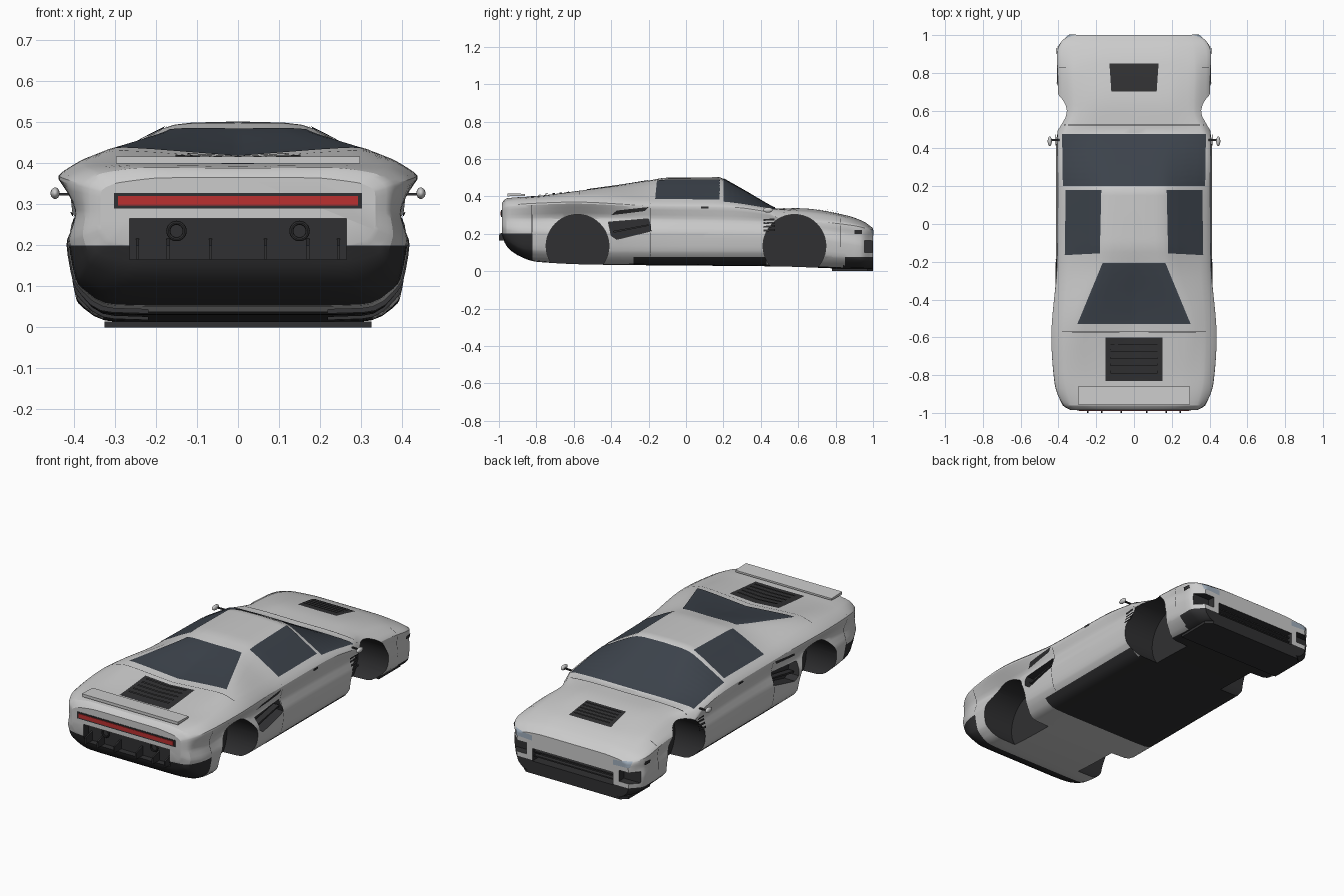
import bpy, bmesh, math
from mathutils import Vector
from mathutils.bvhtree import BVHTree

if "Cube" in bpy.data.objects:
    bpy.data.objects.remove(bpy.data.objects["Cube"])


def mat(name, r, g, b):
    m = bpy.data.materials.new(name)
    m.diffuse_color = (r, g, b, 1)
    m.use_nodes = True
    m.node_tree.nodes["Principled BSDF"].inputs["Base Color"].default_value = m.diffuse_color
    return m


PAINT, DARK = mat("paint", .8, .8, .8), mat("dark_trim", .03, .03, .032)
GLASS, RED = mat("glass", .045, .055, .07), mat("tail_red", .5, .03, .03)
LAMP = mat("lamp", .35, .42, .5)


def make(name, bm, mats):
    me = bpy.data.meshes.new(name)
    bmesh.ops.recalc_face_normals(bm, faces=bm.faces)
    bm.to_mesh(me)
    for m in mats:
        me.materials.append(m)
    ob = bpy.data.objects.new(name, me)
    bpy.context.collection.objects.link(ob)
    return ob


def smooth(ob, deg=30):
    bpy.ops.object.select_all(action='DESELECT')
    bpy.context.view_layer.objects.active = ob
    ob.select_set(True)
    bpy.ops.object.shade_smooth_by_angle(angle=math.radians(deg))


def prism(name, pts, place, d0, d1, m):
    """Extrude a 2D outline; place(u, v, d) gives the 3D point."""
    bm = bmesh.new()
    a, b = [[bm.verts.new(place(u, v, d)) for u, v in pts] for d in (d0, d1)]
    bm.faces.new(a)
    bm.faces.new(b)
    for i in range(len(pts)):
        j = (i + 1) % len(pts)
        bm.faces.new((a[i], a[j], b[j], b[i]))
    return make(name, bm, m)


def box(name, lo, hi, m):
    r = [(lo[0], lo[1]), (hi[0], lo[1]), (hi[0], hi[1]), (lo[0], hi[1])]
    return prism(name, r, lambda u, v, d: (u, v, d), lo[2], hi[2], m)


def interp(pts, y):
    """Monotone cubic along y for (y, x, z) rows."""
    n = len(pts)
    k = next((i for i in range(n - 2) if y <= pts[i + 1][0]), n - 2)

    def slope(i, c):
        return (pts[i + 1][c] - pts[i][c]) / (pts[i + 1][0] - pts[i][0])

    def tan(i, c):
        if i in (0, n - 1):
            return slope(min(i, n - 2), c)
        a, b = slope(i - 1, c), slope(i, c)
        return 2 * a * b / (a + b) if a * b > 0 else 0
    h = pts[k + 1][0] - pts[k][0]
    t = (y - pts[k][0]) / h
    return [(2*t**3-3*t*t+1)*pts[k][c] + (t**3-2*t*t+t)*h*tan(k, c)
            + (3*t*t-2*t**3)*pts[k+1][c] + (t**3-t*t)*h*tan(k+1, c) for c in (1, 2)]


# Feature lines of the body, tail to nose (y, x, z)
spine = [(-.985, 0, .365), (-.96, 0, .388), (-.8, 0, .398), (-.55, 0, .413), (-.4, 0, .438), (-.2, 0, .483), (-.1, 0, .5), (.18, 0, .502),
         (.22, 0, .482), (.33, 0, .42), (.45, 0, .35), (.48, 0, .335), (.6, 0, .335), (.85, 0, .3), (.95, 0, .265), (1, 0, .23)]
roof = [(-.985, .2, .365), (-.96, .25, .39), (-.8, .28, .402), (-.55, .3, .436), (-.2, .175, .485), (-.1, .165, .498), (.18, .165, .498),
        (.22, .165, .478), (.33, .17, .417), (.45, .19, .35), (.48, .2, .336), (.6, .2, .337), (.85, .2, .3), (.95, .2, .265), (1, .2, .23)]
belt = [(-.985, .3, .352), (-.96, .34, .375), (-.8, .375, .395), (-.55, .38, .41), (-.2, .367, .385), (.18, .372, .373),
        (.46, .38, .335), (.6, .325, .323), (.8, .33, .3), (.95, .32, .255), (1, .29, .222)]
shoulder = [(-.985, .335, .335), (-.96, .375, .347), (-.85, .425, .36), (-.6, .447, .368), (-.2, .412, .35), (.2, .407, .345),
            (.44, .41, .315), (.52, .405, .27), (.72, .405, .265), (.9, .412, .247), (.97, .385, .23), (1, .34, .21)]
waist = [(-.985, .335, .28), (-.96, .37, .28), (-.85, .393, .28), (-.6, .376, .285), (-.2, .388, .28), (.45, .393, .265),
         (.6, .4, .235), (.8, .4, .21), (.93, .4, .19), (1, .345, .16)]
bulge = [(-.985, .335, .24), (-.96, .38, .225), (-.85, .415, .215), (-.5, .422, .21), (0, .414, .21), (.45, .414, .2),
         (.93, .405, .14), (1, .35, .12)]
lower = [(-.985, .31, .21), (-.96, .36, .165), (-.85, .395, .11), (-.5, .402, .1), (.5, .402, .1), (.93, .395, .06), (1, .34, .05)]
sill = [(-.985, .22, .19), (-.96, .27, .135), (-.9, .31, .085), (-.8, .33, .05), (-.5, .34, .035), (.5, .335, .025), (.93, .33, .012), (1, .3, .012)]
keel = [(y, 0, z) for y, x, z in sill]


def section(y):
    p = [Vector(interp(c, y)) for c in (spine, roof, belt, shoulder, waist, bulge, lower, sill, keel)]
    for f in (.14, .25):
        q = [p[0]]
        for a, b in zip(p, p[1:]):
            q += [a.lerp(b, f), b.lerp(a, f)]
        p = q + [p[-1]]
    p = [p[0]] + [v for v in p if v.x > 1e-4] + [p[-1]]
    return [(v.x, y, v.y) for v in p] + [(-v.x, y, v.y) for v in p[-2:0:-1]]


# Lofted body shell
ys = [-.985, -.98, -.97, -.96, -.945, -.93] + [-.9 + .03 * i for i in range(62)] + [.945, .96, .975, .99, 1]
bm = bmesh.new()
rings = [[bm.verts.new(c) for c in section(y)] for y in ys]
for a, b in zip(rings, rings[1:]):
    for i in range(len(a)):
        j = (i + 1) % len(a)
        bm.faces.new((a[i], a[j], b[j], b[i]))
bm.faces.new(rings[0])
bm.faces.new(rings[-1])
bmesh.ops.recalc_face_normals(bm, faces=bm.faces)
for co, no in (((0, 0, .2), (0, 0, 1)), ((0, 0, .075), (0, 0, 1)), ((0, -.82, 0), (0, 1, 0)),
               ((0, -.28, 0), (0, 1, 0)), ((0, .43, 0), (0, 1, 0)), ((0, .85, 0), (0, 1, 0))):
    bmesh.ops.bisect_plane(bm, geom=bm.verts[:] + bm.edges[:] + bm.faces[:], plane_co=co, plane_no=no)
for f in bm.faces:
    c = f.calc_center_median()
    if (c.z < .2 and c.y < -.82) or (c.z < .075 and (-.28 < c.y < .43 or c.y > .85)) \
            or (c.y > .43 and f.normal.z < -.9):
        f.material_index = 1
bvh = BVHTree.FromBMesh(bm)
body = make("body", bm, [PAINT, DARK])

# Cutters: wheel wells, side scoops, lamp recesses, tail recess, nose intake
cutters = []
scoop = [(-.415, .262), (-.2, .28), (-.185, .215), (-.37, .17), (-.4, .19)]
side = {s: (lambda u, v, d, s=s: (s * d, u, v)) for s in (1, -1)}
for s in (1, -1):
    for cy in (-.58, .58):
        circ = [(cy + .168 * math.cos(t * math.pi / 24), .135 + .168 * math.sin(t * math.pi / 24)) for t in range(48)]
        cutters.append(prism("wheel_well_cutter", circ, side[s], .22, .6, [DARK]))
    cutters.append(prism("scoop_cutter", scoop, side[s], .35, .6, [DARK]))
    cutters.append(prism("corner_lamp_cutter", [(.955, .1), (1.1, .1), (1.1, .155), (.955, .165)], side[s], .285, .5, [DARK]))
cutters.append(box("tail_cutter", (-.265, -1.1, .165), (.265, -.94, .265), [DARK]))
cutters.append(box("intake_cutter", (-.25, .93, .07), (.25, 1.1, .14), [DARK]))
bpy.context.view_layer.objects.active = body
for c in cutters:
    c.data.materials.clear()
    c.data.materials.append(PAINT)
    c.data.materials.append(DARK)
    for p in c.data.polygons:
        p.material_index = 1
    m = body.modifiers.new("cut", 'BOOLEAN')
    m.object, m.solver = c, 'EXACT'
    bpy.ops.object.modifier_apply(modifier=m.name)
    bpy.data.objects.remove(c)
smooth(body, 26)

VIEWS = {"top": (lambda u, v: (u, v, 2), (0, 0, -1)), "right": (lambda u, v: (2, u, v), (-1, 0, 0)),
         "left": (lambda u, v: (-2, u, v), (1, 0, 0)), "nose": (lambda u, v: (u, 2, v), (0, -1, 0))}


def panel(name, view, quad, m, lift=.003, n=24):
    """Lay a four-cornered patch onto the body, seen from one direction."""
    place, d = VIEWS[view]
    a, b, c, e = [Vector(p) for p in quad]
    bm = bmesh.new()
    g = {}
    for i in range(n + 1):
        for j in range(n + 1):
            p = a.lerp(b, i / n).lerp(e.lerp(c, i / n), j / n)
            hit, no, _, _ = bvh.ray_cast(Vector(place(*p)), Vector(d))
            if hit:
                g[i, j] = bm.verts.new(hit + no * lift)
    for i in range(n):
        for j in range(n):
            k = [(i, j), (i + 1, j), (i + 1, j + 1), (i, j + 1)]
            if all(q in g for q in k):
                bm.faces.new([g[q] for q in k])
    bmesh.ops.solidify(bm, geom=bm.faces[:], thickness=.003)
    smooth(make(name, bm, [m]))


def rect(u0, u1, v0, v1):
    return [(u0, v0), (u1, v0), (u1, v1), (u0, v1)]


# Glass
panel("windshield", "top", [(-.38, .475), (.38, .475), (.375, .2), (-.375, .2)], GLASS, n=40)
panel("rear_window", "top", [(-.3, -.53), (.3, -.53), (.165, -.205), (-.165, -.205)], GLASS, n=30)
for s in (1, -1):
    panel("side_window", "top", [(s * .18, -.155), (s * .365, -.165), (s * .36, .18), (s * .172, .18)], GLASS)

# Deck and hood vents with slats
panel("engine_vent", "top", rect(-.152, .152, -.83, -.6), DARK, .002)
panel("hood_vent", "top", [(-.12, .7), (.12, .7), (.13, .848), (-.13, .848)], DARK, .002)
for i in range(5):
    y = -.79 + i * .038
    panel("engine_slat", "top", rect(-.125, .125, y, y + .014), DARK, .01, 6)
    y = .722 + i * .025
    panel("hood_slat", "top", rect(-.11, .11, y, y + .01), DARK, .009, 6)

# Panel seams, cowl gap
panel("cowl_gap", "top", rect(-.37, .37, .521, .526), DARK, .001, 30)
panel("deck_seam", "top", rect(-.38, .38, -.573, -.57), DARK, .001, 30)

# Side details on both sides
for s, view in ((1, "right"), (-1, "left")):
    panel("nose_seam", view, rect(.825, .828, .13, .28), DARK, .001, 8)
    panel("tail_seam", view, rect(-.825, -.822, .2, .37), DARK, .001, 8)
    panel("door_seam", view, rect(-.19, -.187, .08, .36), DARK, .001, 12)
    panel("door_handle", view, rect(.08, .12, .335, .345), DARK, .006, 4)
    panel("scoop_blade", view, [(-.4, .3), (-.22, .322), (-.2, .343), (-.37, .325)], DARK, .002, 8)
    panel("side_marker", view, rect(.9, .94, .2, .22), DARK, .006, 4)
    prism("scoop_vane", [(-.39, .215), (-.2, .25), (-.2, .242), (-.385, .205)], side[s], .36, .395, [DARK])
    for i in range(4):
        z = .21 + i * .02
        panel("fender_gill", view, [(.415, z), (.475, z + .004), (.475, z + .014), (.415, z + .01)], DARK, .006, 4)
    panel("headlight", "nose", [(s * .25, .185), (s * .35, .19), (s * .36, .222), (s * .25, .214)], LAMP, .003, 10)
    # Door mirror: stalk and rounded pod
    box("mirror_stalk", (min(s * .395, s * .44), .44, .322), (max(s * .395, s * .44), .45, .328), [DARK])
    bm = bmesh.new()
    bmesh.ops.create_uvsphere(bm, u_segments=20, v_segments=12, radius=1)
    for v in bm.verts:
        v.co = (s * .446 + v.co.x * .011, .438 + v.co.y * .026, .327 + v.co.z * .014)
    smooth(make("door_mirror", bm, [PAINT]), 40)

# Tail: light bar, fins, exhausts, spoiler
box("light_frame", (-.302, -.988, .29), (.302, -.97, .327), [DARK])
box("tail_light", (-.292, -.991, .297), (.292, -.975, .32), [RED])
for x in (-.245, -.17, -.067, .067, .17, .245):
    prism("tail_fin", [(-.93, .22), (-.998, .2), (-1, .165), (-.93, .165)],
          lambda u, v, d: (d, u, v), x - .004, x + .004, [DARK])
for s in (1, -1):
    bpy.ops.mesh.primitive_torus_add(location=(s * .15, -.955, .235), rotation=(math.pi / 2, 0, 0), major_radius=.02,
                                     minor_radius=.005, major_segments=28, minor_segments=8)
    ring = bpy.context.object
    ring.name = "exhaust_ring"
    ring.data.materials.append(DARK)
    smooth(ring, 40)
prism("spoiler", [(-.955, .4), (-.86, .403), (-.86, .413), (-.955, .416)], lambda u, v, d: (d, u, v), -.297, .297, [PAINT])

# Nose: grille bars and splitter
for z in (.09, .115):
    box("grille_bar", (-.25, .96, z), (.25, .985, z + .007), [DARK])
prism("front_splitter", [(-.325, .78), (.325, .78), (.325, .97), (.29, 1), (-.29, 1), (-.325, .97)],
      lambda u, v, d: (u, v, d), 0, .014, [DARK])
